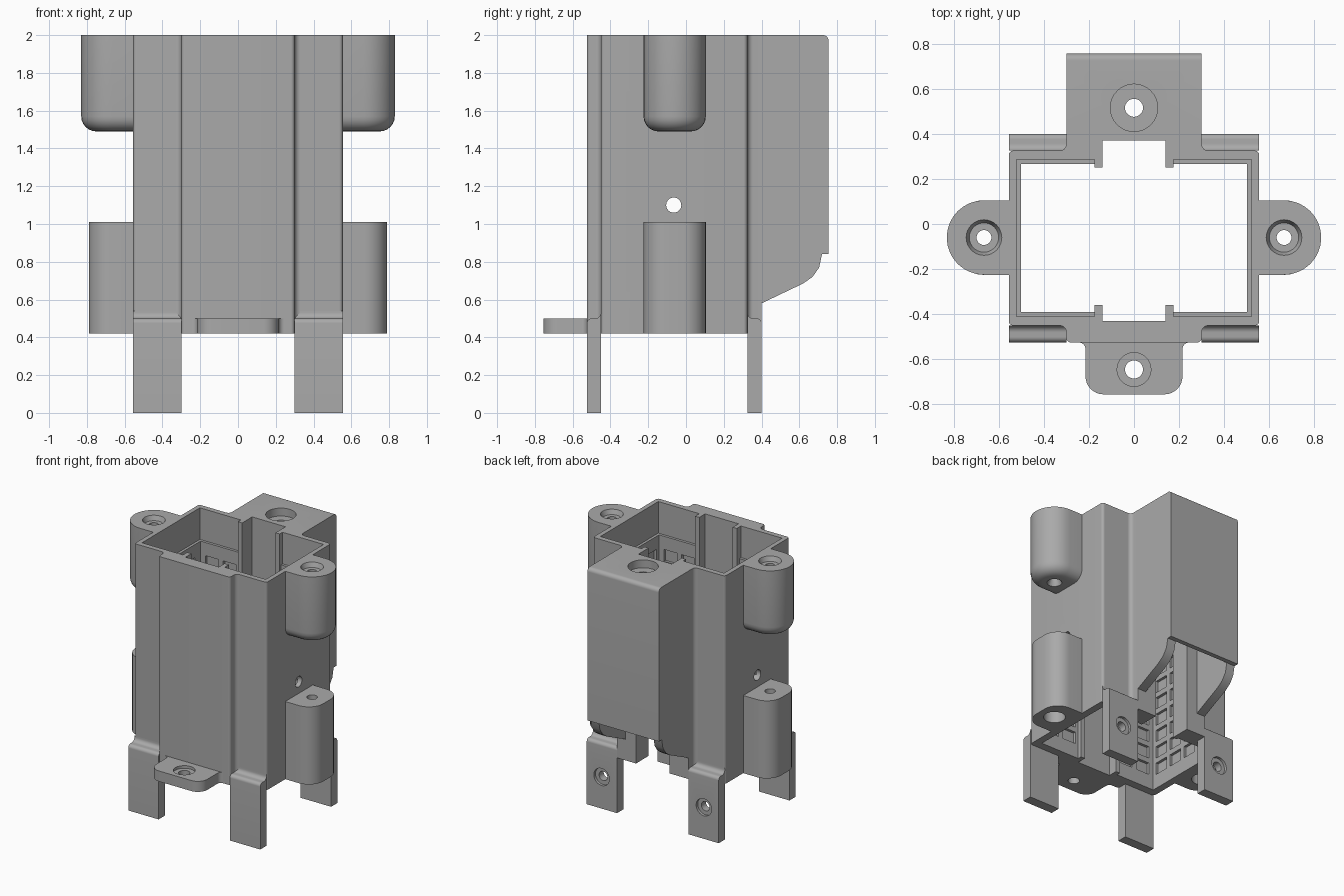
import bpy, bmesh
from math import sin, cos, pi, radians
from mathutils import Vector, Matrix

cube = bpy.data.objects.get("Cube")
if cube:
    bpy.data.objects.remove(cube, do_unlink=True)

GREY = (0.4, 0.4, 0.4, 1)
mat = bpy.data.materials.new("plain_grey")
mat.use_nodes = True
mat.diffuse_color = GREY
mat.node_tree.nodes["Principled BSDF"].inputs["Base Color"].default_value = GREY


def make(name, bm):
    bmesh.ops.recalc_face_normals(bm, faces=bm.faces)
    mesh = bpy.data.meshes.new(name)
    bm.to_mesh(mesh)
    bm.free()
    ob = bpy.data.objects.new(name, mesh)
    bpy.context.collection.objects.link(ob)
    mesh.materials.append(mat)
    return ob


def rounded(points, steps=8):
    """Outline with rounded corners; a point is (a, b) or (a, b, radius)."""
    out = []
    for i, p in enumerate(points):
        c = Vector(p[:2])
        if len(p) < 3:
            out.append(c)
            continue
        u = (Vector(points[i - 1][:2]) - c).normalized() * p[2]
        v = (Vector(points[(i + 1) % len(points)][:2]) - c).normalized() * p[2]
        for k in range(steps + 1):
            t = pi / 2 * k / steps
            out.append(c + u * (1 - sin(t)) + v * (1 - cos(t)))
    return out


def prism(name, points, lo, hi, axis="Z", bevel=None):
    """Extrude an outline along Z (xy outline) or X (yz outline)."""
    bm = bmesh.new()
    place = (lambda p: (p.x, p.y, lo)) if axis == "Z" else (lambda p: (lo, p.x, p.y))
    face = bm.faces.new([bm.verts.new(place(p)) for p in rounded(points)])
    ext = bmesh.ops.extrude_face_region(bm, geom=[face])
    step = Vector((0, 0, hi - lo)) if axis == "Z" else Vector((hi - lo, 0, 0))
    bmesh.ops.translate(bm, vec=step, verts=[g for g in ext["geom"] if isinstance(g, bmesh.types.BMVert)])
    bmesh.ops.remove_doubles(bm, verts=bm.verts, dist=1e-5)
    if bevel:
        size, rule = bevel
        edges = [e for e in bm.edges if rule(*[v.co for v in e.verts])]
        bmesh.ops.bevel(bm, geom=edges, offset=size, segments=6, profile=0.5, affect="EDGES")
    return make(name, bm)


def boxes(*spans):
    """Cutter made of boxes given as (x0, x1, y0, y1, z0, z1)."""
    bm = bmesh.new()
    for x0, x1, y0, y1, z0, z1 in spans:
        mid = Vector((x0 + x1, y0 + y1, z0 + z1)) / 2
        size = Matrix.Diagonal((x1 - x0, y1 - y0, z1 - z0, 1))
        bmesh.ops.create_cube(bm, size=1, matrix=Matrix.Translation(mid) @ size)
    return make("cutter", bm)


def drill(center, r1, r2, depth, axis="Z"):
    """Round cutter centred on a point; r1 is the low end, r2 the high end."""
    turn = {"Z": Matrix(), "X": Matrix.Rotation(pi / 2, 4, "Y"), "Y": Matrix.Rotation(-pi / 2, 4, "X")}[axis]
    bm = bmesh.new()
    bmesh.ops.create_cone(bm, cap_ends=True, segments=32, radius1=r1, radius2=r2, depth=depth,
                          matrix=Matrix.Translation(center) @ turn)
    return make("cutter", bm)


def cut(ob, *cutters):
    for c in cutters:
        c.hide_render = True
        mod = ob.modifiers.new("cut", "BOOLEAN")
        mod.operation, mod.solver, mod.object = "DIFFERENCE", "EXACT", c
        bpy.context.view_layer.objects.active = ob
        bpy.ops.object.modifier_apply(modifier=mod.name)
        bpy.data.objects.remove(c, do_unlink=True)


def mirrored(points):
    """Complete a +x half outline with its mirror image."""
    return points + [(-p[0], *p[1:]) for p in reversed(points)]


# Main shell: stepped rectangular tube
shell = prism("shell", mirrored([
    (0.3, -0.525, 0.02), (0.3, -0.45, 0.03), (0.555, -0.45, 0.02),
    (0.555, 0.325, 0.02), (0.3, 0.325, 0.03), (0.3, 0.4)]), 0.42, 2)
cut(shell,
    boxes((-0.5, 0.5, -0.39, 0.265, 0, 2.2)),
    boxes((-0.52, 0.52, -0.41, 0.285, 1.76, 2.2)),
    boxes((-0.14, 0.14, -0.43, 0.37, 0, 2.2)),
    boxes((-0.14, 0.14, 0, 0.6, 0, 1.2)))

# Rows of shallow pockets on the inner walls
rows = [(0.53 + 0.13 * i, 0.62 + 0.13 * i) for i in range(9)]
cut(shell,
    boxes(*[(-0.52, 0.52, y, y + 0.11, *r) for r in rows for y in (-0.36, -0.21, -0.06, 0.09)]),
    boxes(*[(x, x + 0.11, -0.41, 0.285, *r) for r in rows for x in (-0.46, -0.31, 0.2, 0.35)]),
    drill((0, -0.065, 1.1), 0.04, 0.04, 3, "X"))

# Back housing: hollow box with a sloping open underside
housing = prism("back_housing", [
    (0.39, 2), (0.755, 2, 0.03), (0.755, 0.84), (0.72, 0.84),
    (0.705, 0.77), (0.67, 0.72), (0.62, 0.685), (0.4, 0.58), (0.39, 0.58)], -0.3, 0.3, "X")
cut(housing,
    boxes((-0.23, 0.23, 0.3, 0.72, 0.3, 1.85)),
    drill((0, 0.515, 2), 0.105, 0.105, 0.12),
    drill((0, 0.515, 1.9), 0.04, 0.04, 0.6))

# Front tab with a recessed screw hole
tab = prism("front_tab", mirrored([
    (0.215, -0.755, 0.08), (0.215, -0.525, 0.03), (0.25, -0.525), (0.25, -0.5)]), 0.42, 0.5)
cut(tab, drill((0, -0.645, 0.5), 0.075, 0.075, 0.04), drill((0, -0.645, 0.45), 0.04, 0.04, 0.3))

for s, side in ((1, "left"), (-1, "right")):
    # Upper screw boss, rounded underneath
    outline = [(s * 0.53, -0.225), (s * 0.83, -0.225, 0.165), (s * 0.83, 0.105, 0.165), (s * 0.53, 0.105)]
    boss = prism("upper_boss_" + side, outline, 1.49, 2, bevel=(
        0.08, lambda a, b: max(a.z, b.z) < 1.5 and max(abs(a.x), abs(b.x)) > 0.54))
    x = s * 0.665
    cut(boss,
        drill((x, -0.06, 1.99), 0.065, 0.085, 0.05),
        drill((x, -0.06, 1.75), 0.033, 0.033, 1),
        drill((x, -0.06, 1.49), 0.07, 0.033, 0.08))

    # Lower screw boss, wide bore below and narrow hole on top
    outline = [(s * 0.53, -0.225), (s * 0.79, -0.225, 0.12), (s * 0.79, 0.105, 0.12), (s * 0.53, 0.105)]
    boss = prism("lower_boss_" + side, outline, 0.42, 1.01)
    cut(boss,
        drill((x, -0.06, 0.6), 0.075, 0.075, 0.6),
        drill((x, -0.06, 0.9), 0.037, 0.037, 0.6))

    # Guide ribs beside the notches
    lo, hi = sorted((s * 0.14, s * 0.175))
    for where, y0, y1 in (("front", -0.42, -0.36), ("back", 0.25, 0.3)):
        prism("%s_rib_%s" % (where, side), [(lo, y0), (hi, y0), (hi, y1), (lo, y1)], 0.42, 2)

    # Feet, with screw holes in the back pair
    lo, hi = sorted((s * 0.3, s * 0.555))
    for where, y, d in (("front", -0.45, -1), ("back", 0.325, 1)):
        foot = prism("%s_foot_%s" % (where, side), [
            (y, 0), (y + d * 0.075, 0), (y + d * 0.075, 0.5, 0.025),
            (y + d * 0.001, 0.5, 0.03), (y, 0.54)], lo, hi, "X")
        if where == "back":
            c = s * 0.43
            cut(foot, drill((c, 0.4, 0.24), 0.065, 0.065, 0.04, "Y"),
                drill((c, 0.36, 0.24), 0.035, 0.035, 0.3, "Y"))

# Smooth shading with sharp edges kept
bpy.ops.object.select_all(action="DESELECT")
for ob in bpy.context.scene.objects:
    if ob.type == "MESH":
        ob.select_set(True)
        bpy.context.view_layer.objects.active = ob
bpy.ops.object.shade_smooth_by_angle(angle=radians(30))
